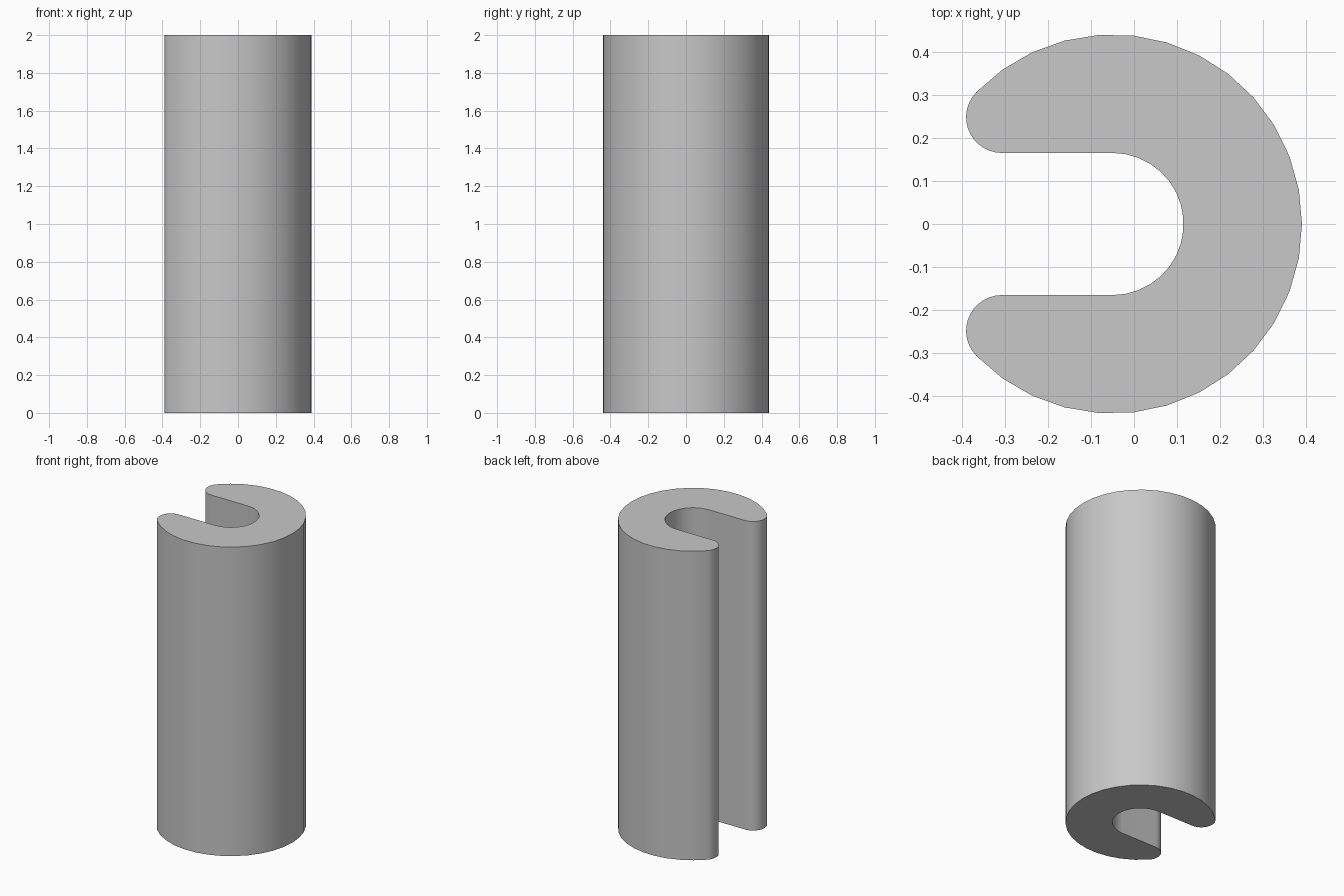
import bpy
import bmesh
from math import cos, sin, radians, degrees, atan2, hypot

default = bpy.data.objects.get("Cube")
if default:
    bpy.data.objects.remove(default, do_unlink=True)

HEIGHT = 2.0
CENTRE_X = -0.05      # shared axis of the outer wall and the bore
OUTER_R = 0.44
BORE_R = 0.165
TIP_R = 0.083         # rounded lips either side of the slot


def arc(cx, cy, r, start, end, steps):
    """Points along an arc, angles in degrees."""
    angles = [radians(start + (end - start) * i / steps) for i in range(steps + 1)]
    return [(cx + r * cos(a), cy + r * sin(a)) for a in angles]


# Lip centre, tangent to the outer wall and to the slot side
tip_y = BORE_R + TIP_R
tip_dx = -((OUTER_R - TIP_R) ** 2 - tip_y ** 2) ** 0.5
tip_x = CENTRE_X + tip_dx
tip_angle = degrees(atan2(tip_y, tip_dx))

# C-shaped outline: outer wall, upper lip, bore, lower lip
outline = arc(CENTRE_X, 0, OUTER_R, -tip_angle, tip_angle, 26)
outline += arc(tip_x, tip_y, TIP_R, tip_angle, 270, 13)[1:]
outline += arc(CENTRE_X, 0, BORE_R, 90, -90, 17)
outline += arc(tip_x, -tip_y, TIP_R, 90, 360 - tip_angle, 13)[:-1]

# Extrude the outline into the slotted tube
bm = bmesh.new()
base = bm.faces.new([bm.verts.new((x, y, 0)) for x, y in outline])
result = bmesh.ops.extrude_face_region(bm, geom=[base], use_keep_orig=True)
top_verts = [g for g in result["geom"] if isinstance(g, bmesh.types.BMVert)]
bmesh.ops.translate(bm, verts=top_verts, vec=(0, 0, HEIGHT))
bmesh.ops.recalc_face_normals(bm, faces=bm.faces)
mesh = bpy.data.meshes.new("slotted_tube")
bm.to_mesh(mesh)
bm.free()

tube = bpy.data.objects.new("slotted_tube", mesh)
bpy.context.collection.objects.link(tube)

# Plain grey material
grey = bpy.data.materials.new("light_grey")
grey.use_nodes = True
colour = (0.58, 0.58, 0.58, 1)
grey.diffuse_color = colour
grey.node_tree.nodes["Principled BSDF"].inputs["Base Color"].default_value = colour
mesh.materials.append(grey)

# Smooth walls with sharp end rims
bpy.ops.object.select_all(action="DESELECT")
tube.select_set(True)
bpy.context.view_layer.objects.active = tube
bpy.ops.object.shade_smooth_by_angle(angle=radians(30))
